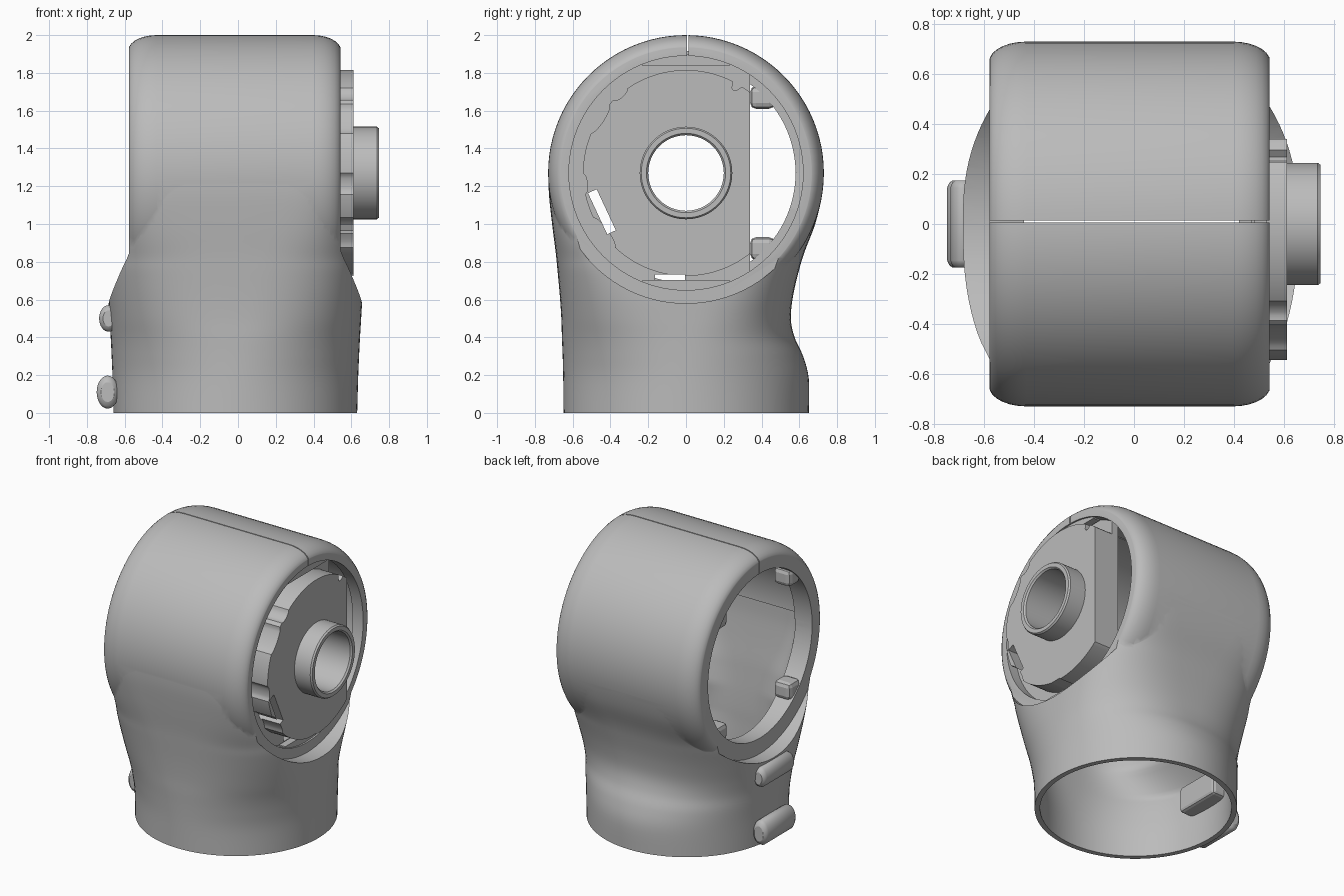
import bpy, bmesh, math

if "Cube" in bpy.data.objects:
    bpy.data.objects.remove(bpy.data.objects["Cube"])

AXIS_Z = 1.27   # height of the horizontal head axis
SEG = 96

grey = bpy.data.materials.new("plain_grey")
grey.use_nodes = True
colour = (0.5, 0.5, 0.5, 1)
grey.diffuse_color = colour
grey.node_tree.nodes["Principled BSDF"].inputs["Base Color"].default_value = colour


def finish(name, bm):
    bmesh.ops.recalc_face_normals(bm, faces=bm.faces[:])
    mesh = bpy.data.meshes.new(name)
    bm.to_mesh(mesh)
    bm.free()
    mesh.materials.append(grey)
    obj = bpy.data.objects.new(name, mesh)
    bpy.context.collection.objects.link(obj)
    return obj


def loft(name, rings, wrap=False):
    """Skin a list of equal point rings, capped or closed into a loop."""
    bm = bmesh.new()
    loops = [[bm.verts.new(p) for p in ring] for ring in rings]
    pairs = list(zip(loops, loops[1:]))
    if wrap:
        pairs.append((loops[-1], loops[0]))
    else:
        bm.faces.new(loops[0])
        bm.faces.new(loops[-1])
    n = len(loops[0])
    for low, high in pairs:
        for i in range(n):
            j = (i + 1) % n
            bm.faces.new((low[i], low[j], high[j], high[i]))
    return finish(name, bm)


def lathe(name, profile, z=AXIS_Z, wrap=False):
    """Turn (x, radius) points around the x axis."""
    angles = [math.tau * i / SEG for i in range(SEG)]
    rings = [[(x, r * math.cos(a), r * math.sin(a)) for a in angles] for x, r in profile]
    obj = loft(name, rings, wrap)
    obj.location.z = z
    return obj


def drum(name, x0, x1, r):
    return lathe(name, [(x0, r), (x1, r)])


def box(name, centre, size, turn=0, bevel=0):
    bm = bmesh.new()
    bmesh.ops.create_cube(bm, size=1)
    bmesh.ops.scale(bm, vec=size, verts=bm.verts)
    if bevel:
        bmesh.ops.bevel(bm, geom=bm.edges[:], offset=bevel, segments=2,
                        profile=0.5, affect='EDGES')
    obj = finish(name, bm)
    obj.location = centre
    obj.rotation_euler.x = turn
    return obj


def combine(target, tool, operation='DIFFERENCE', keep=False):
    bpy.context.view_layer.update()
    mod = target.modifiers.new(operation.title(), 'BOOLEAN')
    mod.operation = operation
    mod.solver = 'EXACT'
    mod.object = tool
    bpy.context.view_layer.objects.active = target
    bpy.ops.object.modifier_apply(modifier=mod.name)
    if not keep:
        bpy.data.objects.remove(tool)


def smooth(obj):
    bpy.ops.object.select_all(action='DESELECT')
    obj.select_set(True)
    bpy.context.view_layer.objects.active = obj
    bpy.ops.object.shade_smooth_by_angle(angle=math.radians(32))


# Neck sections: height, half width, front depth, back depth, squareness
SECTIONS = [
    (0, .645, .648, .65, 2), (.18, .65, .65, .65, 2), (.3, .655, .653, .62, 2.1),
    (.4, .66, .657, .575, 2.25), (.5, .666, .66, .555, 2.5), (.62, .672, .668, .567, 2.8),
    (.75, .67, .68, .597, 3.2), (.85, .652, .69, .627, 3.7), (1, .608, .709, .684, 5.2),
    (1.15, .572, .725, .72, 7), (1.27, .553, .729, .729, 8)]


def refined(rows, steps=5):
    """Smooth interpolation through the section rows."""
    out = []
    for i in range(len(rows) - 1):
        quad = [rows[min(max(k, 0), len(rows) - 1)] for k in range(i - 1, i + 3)]
        for s in range(steps):
            t = s / steps
            out.append([b + t * ((c - a) + t * ((2*a - 5*b + 4*c - d) + t * (3*(b - c) + d - a))) / 2
                        for a, b, c, d in zip(*quad)])
    return out + [list(rows[-1])]


def neck(name, inset=0):
    rings = []
    for z, half, front, back, power in refined(SECTIONS):
        half -= inset
        if inset:
            if z > .45:     # the cavity narrows to pass between the side walls
                half = max(.45, half - (z - .45))
            z = z - .05 if z < .01 else z
        ring = []
        for i in range(SEG):
            c, s = math.cos(math.tau * i / SEG), math.sin(math.tau * i / SEG)
            depth = (back if s > 0 else front) - inset
            ring.append((-.014 + half * math.copysign(abs(c) ** (2 / power), c),
                         depth * math.copysign(abs(s) ** (2 / power), s), z))
        rings.append(ring)
    return loft(name, rings)


# Shell: rounded drum head on a blended neck
steps = [math.pi / 2 * i / 7 for i in range(8)]
left_edge = [(-.43 - .15 * math.cos(a), .65 + .08 * math.sin(a)) for a in steps]
right_edge = [(.395 + .15 * math.cos(a), .65 + .08 * math.sin(a)) for a in reversed(steps)]
shell = lathe("shell", left_edge + right_edge)
combine(shell, neck("neck_outer"), 'UNION')

# Flat round side recesses, hollow interior and side openings
for x0, x1, r in ((.542, 1, .69), (-1, -.578, .69), (-.44, .46, .67),
                  (-1.1, 0, .58), (0, 1.1, .62)):
    combine(shell, drum("cutter", x0, x1, r))
combine(shell, neck("neck_inner", .035))
# Parting slit along the crown
combine(shell, box("cutter", (0, .01, 2), (1.6, .007, .3)))
smooth(shell)


# Bearing plate and its shelf, both with one straight side
def flat_disc(name, x0, x1, radius, dips=()):
    ring = []
    for i in range(240):
        deg = i * 1.5
        r = radius
        for start, end, depth in dips:
            if start < deg < end:
                r -= depth * math.sin(math.pi * (deg - start) / (end - start)) ** .5
        ring.append((min(.34, r * math.cos(math.radians(deg))),
                     r * math.sin(math.radians(deg))))
    obj = loft(name, [[(x, y, z) for y, z in ring] for x in (x0, x1)])
    obj.location.z = AXIS_Z
    return obj


plate = flat_disc("bearing_plate", .44, .612, .545,
                  [(57, 63, .04), (125, 135, .02), (138, 157, .028), (180, 192, .02),
                   (206, 226, .03)])
shelf = flat_disc("plate_shelf", .42, .47, .645)
bore = drum("cutter", 0, 1, .22)
gap_side = box("cutter", (.5, -.445, 1.065), (.5, .05, .24), math.radians(25))
gap_low = box("cutter", (.5, -.085, .715), (.5, .16, .035))
for part in (plate, shelf):
    for tool in (bore, gap_side, gap_low):
        combine(part, tool, keep=True)
    smooth(part)
for tool in (bore, gap_side, gap_low):
    bpy.data.objects.remove(tool)

# Hollow pivot tube
smooth(lathe("pivot_tube", [(.42, .2), (.42, .245), (.735, .245), (.746, .237),
                            (.746, .21), (.735, .2)], wrap=True))

# Locking tabs in the open side and stop blocks beside the plate
for side in (-1, 1):
    for up in (-1, 1):
        box("locking_tab", (-.505, side * .405, AXIS_Z + up * .4), (.13, .13, .12), bevel=.03)
for up in (-1, 1):
    box("stop_block", (.505, 0, AXIS_Z + up * .597), (.05, .46, .06))

# Rounded latch bars across the side seam
for name, x, z, r, tall in (("upper_latch", -.685, .5, .05, 1.4),
                            ("lower_latch", -.69, .11, .058, 1.5)):
    latch = lathe(name, [(-.175, r * .6), (-.165, r * .85), (-.145, r),
                         (.145, r), (.165, r * .85), (.175, r * .6)], z)
    latch.rotation_euler.z = math.pi / 2
    latch.location.x = x
    latch.scale.z = tall
    smooth(latch)
box("latch_backing", (-.58, 0, .32), (.12, .34, .18), bevel=.02)
